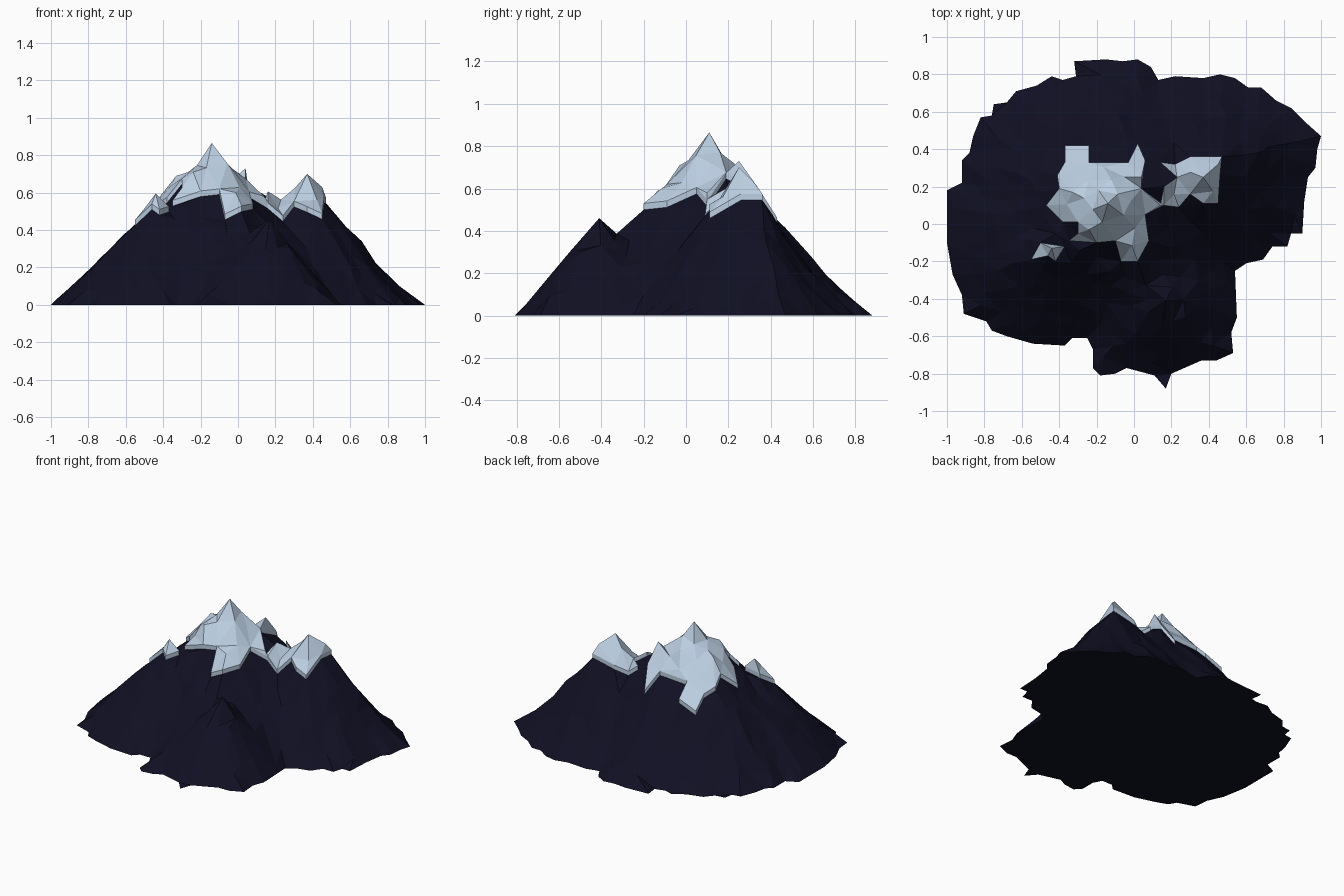
import bpy, math, random
from mathutils import Vector
from mathutils.geometry import delaunay_2d_cdt, intersect_point_line

if "Cube" in bpy.data.objects:
    bpy.data.objects.remove(bpy.data.objects["Cube"])

random.seed(4)
SNOW = 0.03  # snow depth

# Foot of the mountain, anticlockwise
FOOT = [(1, .47), (.91, .55), (.84, .62), (.76, .66), (.68, .73), (.61, .73), (.54, .78), (.46, .8),
        (.37, .78), (.22, .79), (.13, .77), (.09, .84), (.02, .88), (-.06, .87), (-.15, .88), (-.32, .87),
        (-.31, .79), (-.38, .77), (-.44, .79), (-.52, .74), (-.63, .71), (-.68, .65), (-.75, .64),
        (-.76, .58), (-.82, .57), (-.86, .47), (-.88, .38), (-.92, .34), (-.92, .22), (-1, .18), (-1, -.1),
        (-.97, -.27), (-.92, -.38), (-.91, -.48), (-.79, -.52), (-.76, -.57), (-.68, -.6), (-.54, -.64),
        (-.37, -.65), (-.33, -.61), (-.25, -.61), (-.22, -.67), (-.22, -.77), (-.18, -.81), (-.1, -.8),
        (-.04, -.77), (.11, -.81), (.17, -.88), (.2, -.8), (.36, -.73), (.44, -.73), (.53, -.69),
        (.52, -.58), (.55, -.5), (.54, -.25), (.6, -.21), (.69, -.19), (.74, -.12), (.82, -.12),
        (.84, -.05), (.9, -.05), (.91, .12), (.93, .25), (.97, .3), (.98, .4)]

# Jagged edges of the three snow caps
CAPS = {
    "main_snow_cap": [(-.37, .42), (-.37, .33), (-.41, .26), (-.4, .19), (-.47, .1), (-.38, .01), (-.3, .01),
                      (-.3, -.05), (-.35, -.09), (-.2, -.1), (-.1, -.09), (-.07, -.2), (.02, -.2), (.08, -.09),
                      (.06, .05), (.16, .1), (.04, .19), (.06, .34), (.02, .43), (-.03, .33), (-.24, .33),
                      (-.24, .42)],
    "right_snow_cap": [(.14, .33), (.23, .25), (.16, .2), (.14, .1), (.24, .09), (.3, .16), (.37, .11),
                       (.45, .11), (.46, .26), (.47, .36), (.3, .36), (.22, .32)],
    "left_snow_cap": [(-.55, -.19), (-.46, -.17), (-.42, -.2), (-.37, -.12), (-.5, -.1)],
}

# Summits: x, y, height
PEAKS = [(-.14, .11, .835), (.04, .25, .70), (-.24, -.03, .68), (-.33, .17, .66), (.37, .25, .67),
         (.45, .32, .60), (-.44, -.13, .565), (.17, -.41, .46)]


def edge_distance(p, ring):
    best = 9
    for i, a in enumerate(ring):
        a, b = Vector(a), Vector(ring[i - 1])
        q, t = intersect_point_line(p, a, b)
        t = min(1, max(0, t))
        best = min(best, (p - a.lerp(b, t)).length)
    return best


def inside(p, ring):
    hit = False
    for i, (x1, y1) in enumerate(ring):
        x2, y2 = ring[i - 1]
        if (y1 > p.y) != (y2 > p.y) and p.x < (x2 - x1) * (p.y - y1) / (y2 - y1) + x1:
            hit = not hit
    return hit


def height(p):
    """Highest of the cones running from each summit down to the foot."""
    b = edge_distance(p, FOOT)
    if b < 1e-4:
        return 0
    z, near = 0, 9
    for x, y, h in PEAKS:
        d = math.hypot(p.x - x, p.y - y)
        near = min(near, d)
        z = max(z, h * b / (b + d))
    if near < 1e-4:
        return z
    # gullies, rough rock, and a flatter apron to the back and right
    a = math.atan2(p.y - .11, p.x + .14)
    z *= 1 - .06 * (.5 + .5 * math.sin(13 * a)) * min(1, near / .2)
    if p.y > .3 or p.x > .6:
        z *= .68 + .32 * min(1, b / .33)
    return max(.004, z + random.uniform(-.012, .012) * min(1, b / .2))


def material(name, rgb):
    m = bpy.data.materials.new(name)
    m.diffuse_color = (*rgb, 1)
    m.use_nodes = True
    m.node_tree.nodes["Principled BSDF"].inputs["Base Color"].default_value = m.diffuse_color
    return m


def add_mesh(name, verts, faces, mat):
    me = bpy.data.meshes.new(name)
    me.from_pydata(verts, [], faces)
    me.materials.append(mat)
    me.update()
    ob = bpy.data.objects.new(name, me)
    bpy.context.collection.objects.link(ob)


# Plan: foot, snow edges, summits, then scattered rock points
points, edges = [], []
for ring in [FOOT] + list(CAPS.values()):
    n = len(points)
    points += [Vector(p) for p in ring]
    edges += [(n + i, n + (i + 1) % len(ring)) for i in range(len(ring))]
points += [Vector((x, y)) for x, y, h in PEAKS]
for _ in range(6000):
    p = Vector((random.uniform(-1, 1), random.uniform(-.9, .9)))
    if inside(p, FOOT) and edge_distance(p, FOOT) > .03:
        if all((p - q).length > .068 for q in points):
            points.append(p)

flat, _, tris = delaunay_2d_cdt(points, edges, [], 1, 1e-5)[:3]
ground = [Vector((p.x, p.y, height(p))) for p in flat]

rock = material("dark navy rock", (.005, .005, .017))
white = material("pale blue snow", (.50, .62, .76))

# Rock body, closed by a flat underside
rim = {}
for t in tris:
    for i in range(3):
        rim[(t[i], t[(i + 1) % 3])] = True
border = {b: a for a, b in rim if (b, a) not in rim}
start = next(iter(border))
base, v = [start], border[start]
while v != start:
    base.append(v)
    v = border[v]
add_mesh("rock_body", ground, [list(t) for t in tris] + [base], rock)

# Snow caps: the rock surface raised, with a lip round the edge
for name, ring in CAPS.items():
    part = [t for t in tris if inside(sum((flat[i] for i in t), Vector((0, 0))) / 3, ring)]
    ids = {v: i for i, v in enumerate(sorted({i for t in part for i in t}))}
    n = len(ids)
    verts = [ground[v] + Vector((0, 0, SNOW)) for v in ids]
    verts += [ground[v] - Vector((0, 0, .004)) for v in ids]
    faces = [[ids[v] for v in t] for t in part]
    sides = {(f[i], f[(i + 1) % 3]) for f in faces for i in range(3)}
    faces += [[b, a, a + n, b + n] for a, b in sides if (b, a) not in sides]
    add_mesh(name, verts, faces, white)
